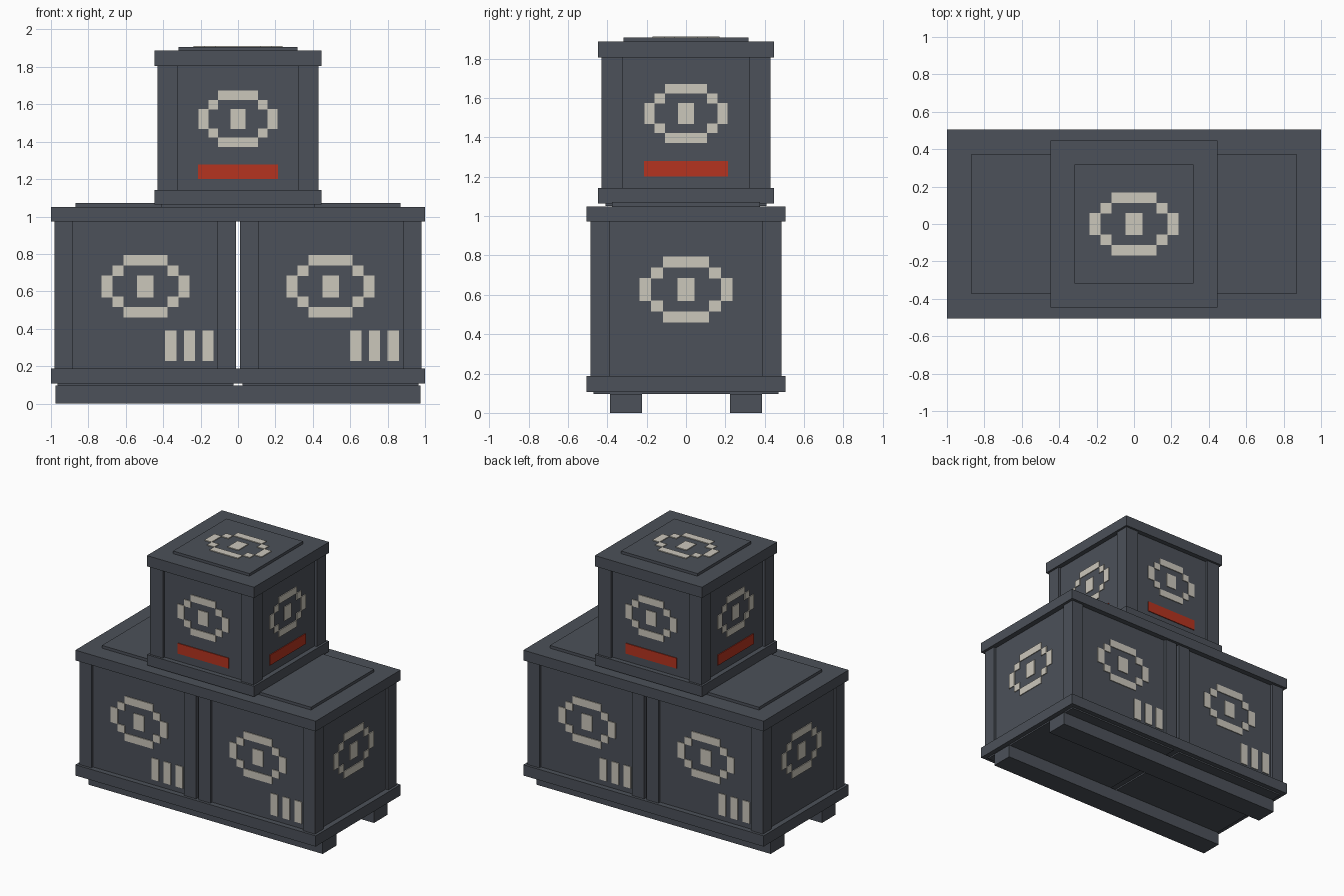
import bpy, bmesh
from math import pi
from mathutils import Matrix, Vector

if "Cube" in bpy.data.objects:
    bpy.data.objects.remove(bpy.data.objects["Cube"], do_unlink=True)


def material(name, rgb):
    m = bpy.data.materials.new(name)
    m.use_nodes = True
    m.diffuse_color = (*rgb, 1)
    m.node_tree.nodes["Principled BSDF"].inputs["Base Color"].default_value = (*rgb, 1)
    return m


GREY = material("slate grey", (0.072, 0.082, 0.1))
CREAM = material("pale cream", (0.6, 0.57, 0.5))
RED = material("signal red", (0.46, 0.034, 0.014))
PLATE = 0.006


def boxes(name, mat, specs, frame=Matrix()):
    """One object from (centre, size) boxes, placed by a frame matrix."""
    bm = bmesh.new()
    for centre, size in specs:
        m = Matrix.Translation(Vector(centre)) @ Matrix.Diagonal((*size, 1))
        bmesh.ops.create_cube(bm, size=1, matrix=frame @ m)
    mesh = bpy.data.meshes.new(name)
    bm.to_mesh(mesh)
    bm.free()
    mesh.materials.append(mat)
    obj = bpy.data.objects.new(name, mesh)
    bpy.context.collection.objects.link(obj)
    return obj


def slab(x, hx, hy, z0, z1):
    return ((x, 0, (z0 + z1) / 2), (2 * hx, 2 * hy, z1 - z0))


def plate(u, v, w, h):
    """Thin plate in a face's own u, v coordinates, facing -y."""
    return ((u, -PLATE / 2, v), (w, PLATE, h))


def emblem(half):
    """Stepped oval ring with a block in the middle."""
    u, v = half / 4, half * 0.237
    specs = [plate(0, 0, 1.5 * u, 2.1 * v)]
    for s in (-1, 1):
        specs.append(plate(s * 3.5 * u, 0, u, 2.1 * v))
        specs.append(plate(0, s * 2.5 * v, 4 * u, v))
        specs += [plate(s * 2.5 * u, t * 1.5 * v, u, v) for t in (-1, 1)]
    return specs


def face_frame(x, z, reach, turn):
    """Frame on a side panel: turn 0 is the front, then +x, back, -x."""
    return (Matrix.Translation((x, 0, z)) @ Matrix.Rotation(turn * pi / 2, 4, "Z")
            @ Matrix.Translation((0, -reach, 0)))


def crate_body(name, x, half, post, z0, z1):
    """Recessed panels and four corner posts."""
    panel = half - 0.02
    boxes(name + "_panels", GREY, [slab(x, panel, panel, z0, z1)])
    c = half - post / 2
    boxes(name + "_corner_posts", GREY,
          [((x + sx * c, sy * c, (z0 + z1) / 2), (post, post, z1 - z0))
           for sx in (-1, 1) for sy in (-1, 1)])
    return panel


# Pallet beams under the lower crates
boxes("pallet_beams", GREY,
      [((0, s * 0.305, 0.048), (1.95, 0.163, 0.096)) for s in (-1, 1)])

# Shared base and lid of the two lower crates
boxes("lower_base", GREY, [slab(0, 1, 0.505, 0.107, 0.188)])
boxes("lower_lid", GREY, [slab(0, 1, 0.505, 0.973, 1.05)])

# Lower crates
for side, x in (("left", 0.495), ("right", -0.495)):
    name = side + "_crate"
    reach = crate_body(name, x, 0.485, 0.099, 0.188, 0.973)
    boxes(name + "_plinth", GREY, [slab(x, 0.47, 0.47, 0.096, 0.107)])
    boxes(name + "_lid_panel", GREY, [slab(x, 0.375, 0.375, 1.05, 1.071)])
    outer = 1 if x > 0 else 3
    for turn in (0, 2, outer):
        frame = face_frame(x, 0.627, reach, turn)
        boxes(name + "_emblem", CREAM, emblem(0.236), frame)
        if turn != outer:
            bars = [plate(0.135 + 0.1 * i, -0.318, 0.06, 0.162) for i in range(3)]
            boxes(name + "_bars", CREAM, bars, frame)

# Upper crate
reach = crate_body("upper_crate", 0, 0.43, 0.106, 1.142, 1.806)
boxes("upper_plinth", GREY, [slab(0, 0.41, 0.41, 1.052, 1.063)])
boxes("upper_base", GREY, [slab(0, 0.446, 0.446, 1.063, 1.142)])
boxes("upper_lid", GREY, [slab(0, 0.446, 0.446, 1.806, 1.887)])
boxes("upper_lid_panel", GREY, [slab(0, 0.318, 0.318, 1.887, 1.907)])
for turn in range(4):
    frame = face_frame(0, 1.522, reach, turn)
    boxes("upper_crate_emblem", CREAM, emblem(0.212), frame)
    boxes("upper_crate_stripe", RED, [plate(0, -0.282, 0.426, 0.078)], frame)

# Emblem lying on the upper lid
top = Matrix.Translation((0, 0, 1.907)) @ Matrix.Rotation(-pi / 2, 4, "X")
boxes("lid_emblem", CREAM, emblem(0.238), top)
